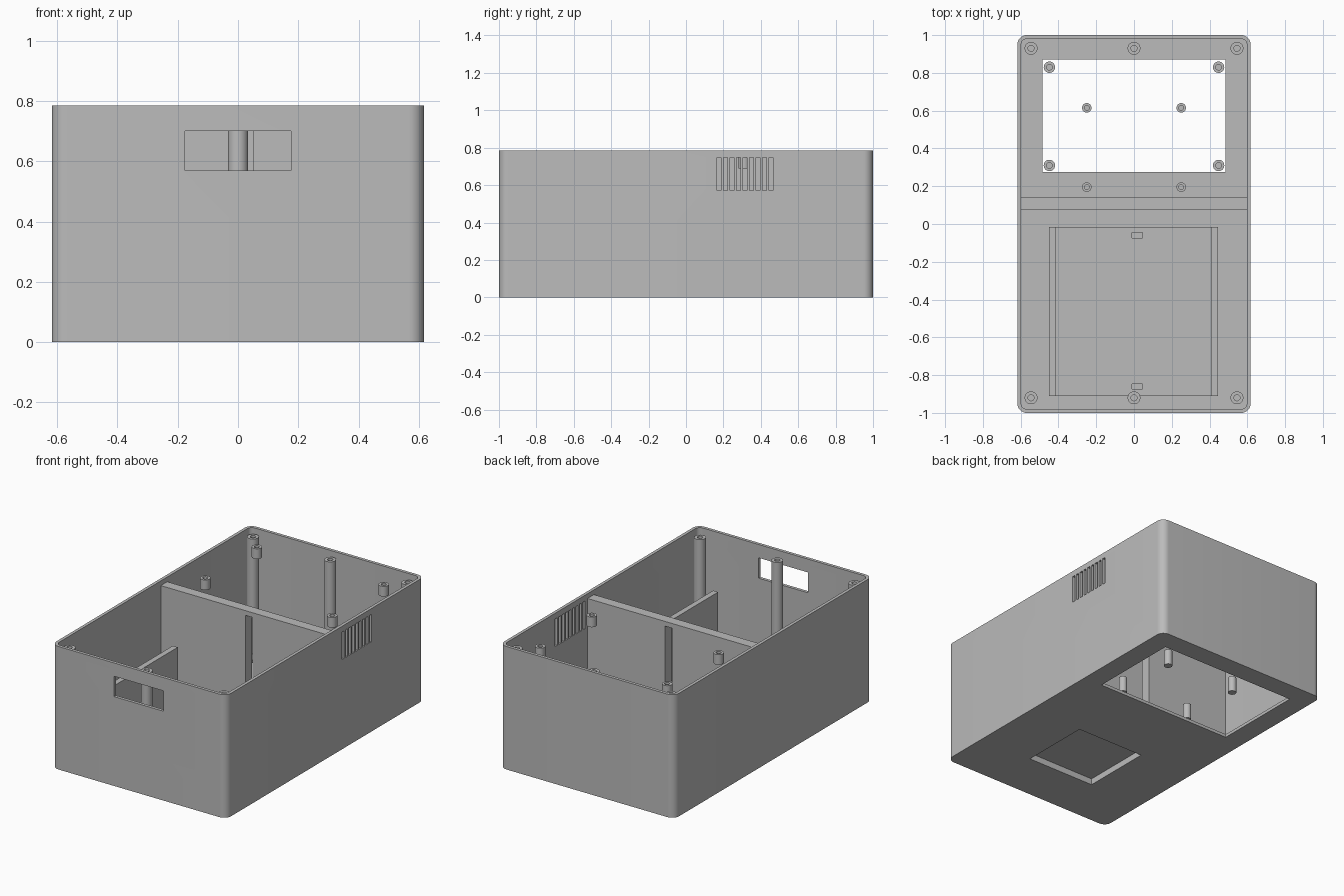
import bpy, bmesh, math
from mathutils import Vector

cube = bpy.data.objects.get("Cube")
if cube:
    bpy.data.objects.remove(cube, do_unlink=True)

W, L, H = 1.235, 2.0, 0.785      # outer size
WALL, FLOOR, TOP = 0.02, 0.02, 0.755

grey = bpy.data.materials.new("plain grey")
grey.use_nodes = True
grey.diffuse_color = (0.5, 0.5, 0.5, 1)
grey.node_tree.nodes["Principled BSDF"].inputs["Base Color"].default_value = grey.diffuse_color


def make(name, bm):
    bmesh.ops.recalc_face_normals(bm, faces=bm.faces)
    mesh = bpy.data.meshes.new(name)
    bm.to_mesh(mesh)
    bm.free()
    mesh.materials.append(grey)
    ob = bpy.data.objects.new(name, mesh)
    bpy.context.collection.objects.link(ob)
    return ob


def activate(ob):
    bpy.ops.object.select_all(action='DESELECT')
    ob.select_set(True)
    bpy.context.view_layer.objects.active = ob


def smooth(ob):
    activate(ob)
    bpy.ops.object.shade_smooth_by_angle(angle=math.radians(30))


def box(name, x, y, z, radius=0):
    """Box from ranges, with optional rounded vertical edges."""
    bm = bmesh.new()
    bmesh.ops.create_cube(bm, size=1)
    for v in bm.verts:
        v.co = Vector([r[0] if c < 0 else r[1] for c, r in zip(v.co, (x, y, z))])
    if radius:
        upright = [e for e in bm.edges if abs(e.verts[0].co.z - e.verts[1].co.z) > 1e-4]
        bmesh.ops.bevel(bm, geom=upright, offset=radius, segments=10,
                        profile=0.5, affect='EDGES')
    return make(name, bm)


def cut(target, cutter):
    activate(target)
    mod = target.modifiers.new("cut", 'BOOLEAN')
    mod.operation, mod.solver, mod.object = 'DIFFERENCE', 'EXACT', cutter
    bpy.ops.object.modifier_apply(modifier=mod.name)
    bpy.data.objects.remove(cutter, do_unlink=True)


def boss(name, x, y, r, hole, z0, z1, depth):
    """Round post with a blind screw hole in its top."""
    bm = bmesh.new()
    profile = [(0, z0), (r, z0), (r, z1), (hole, z1), (hole, z1 - depth), (0, z1 - depth)]
    verts = [bm.verts.new((px, 0, pz)) for px, pz in profile]
    edges = [bm.edges.new(pair) for pair in zip(verts, verts[1:])]
    bmesh.ops.spin(bm, geom=verts + edges, cent=(0, 0, 0), axis=(0, 0, 1),
                   angle=math.tau, steps=32)
    bmesh.ops.remove_doubles(bm, verts=bm.verts, dist=1e-5)
    bmesh.ops.translate(bm, verts=bm.verts, vec=(x, y, 0))
    smooth(make(name, bm))


# Open shell with rounded corners
hw, hl = W / 2, L / 2
shell = box("case_shell", (-hw, hw), (-hl, hl), (0, H), 0.05)
iw, il = hw - WALL, hl - WALL
cut(shell, box("cavity", (-iw, iw), (-il, il), (FLOOR, 1), 0.03))

# Floor opening, front window, side vents, underside pocket
cut(shell, box("floor_opening", (-0.485, 0.485), (0.275, 0.87), (-0.1, 0.1)))
cut(shell, box("front_window", (-0.175, 0.175), (-1.1, -0.95), (0.57, 0.70)))
for i in range(9):
    y = 0.176 + i * 0.0348
    cut(shell, box("vent", (0.55, 0.7), (y - 0.011, y + 0.011), (0.572, 0.748)))
pocket = ((-0.235, 0.245), (-0.675, -0.215), (-0.1, 0.04))
cut(shell, box("pocket", *pocket))
smooth(shell)

# Raised tray base with two small slots, flanked by rails
tray = box("tray_base", (-0.43, 0.43), (-0.91, -0.015), (FLOOR - 0.002, 0.06))
cut(tray, box("pocket", *pocket))
for y in (-0.06, -0.86):
    cut(tray, box("tray_slot", (-0.01, 0.045), (y - 0.014, y + 0.014), (0.035, 0.1)))
for name, x in (("right_rail", -0.432), ("left_rail", 0.428)):
    box(name, (x - 0.0175, x + 0.0175), (-0.91, -0.015), (0.01, 0.445))

# Divider wall with an upright cable slot
divider = box("divider_wall", (-iw - 0.005, iw + 0.005), (0.075, 0.14), (0.01, TOP))
cut(divider, box("cable_slot", (0, 0.05), (0, 0.2), (0.06, 0.725)))

# Tall lid posts along the front and back
for y in (-0.92, 0.93):
    for x in (-0.545, 0, 0.545):
        boss("lid_post", x, y, 0.034, 0.016, 0.01, TOP, 0.1)

# Short upper and lower standoffs
for s in (-1, 1):
    for y in (0.31, 0.83):
        boss("upper_standoff", s * 0.448, y, 0.03, 0.015, 0.69, TOP, 0.05)
    for y in (0.195, 0.615):
        boss("lower_standoff", s * 0.25, y, 0.025, 0.013, 0.07, 0.17, 0.06)
